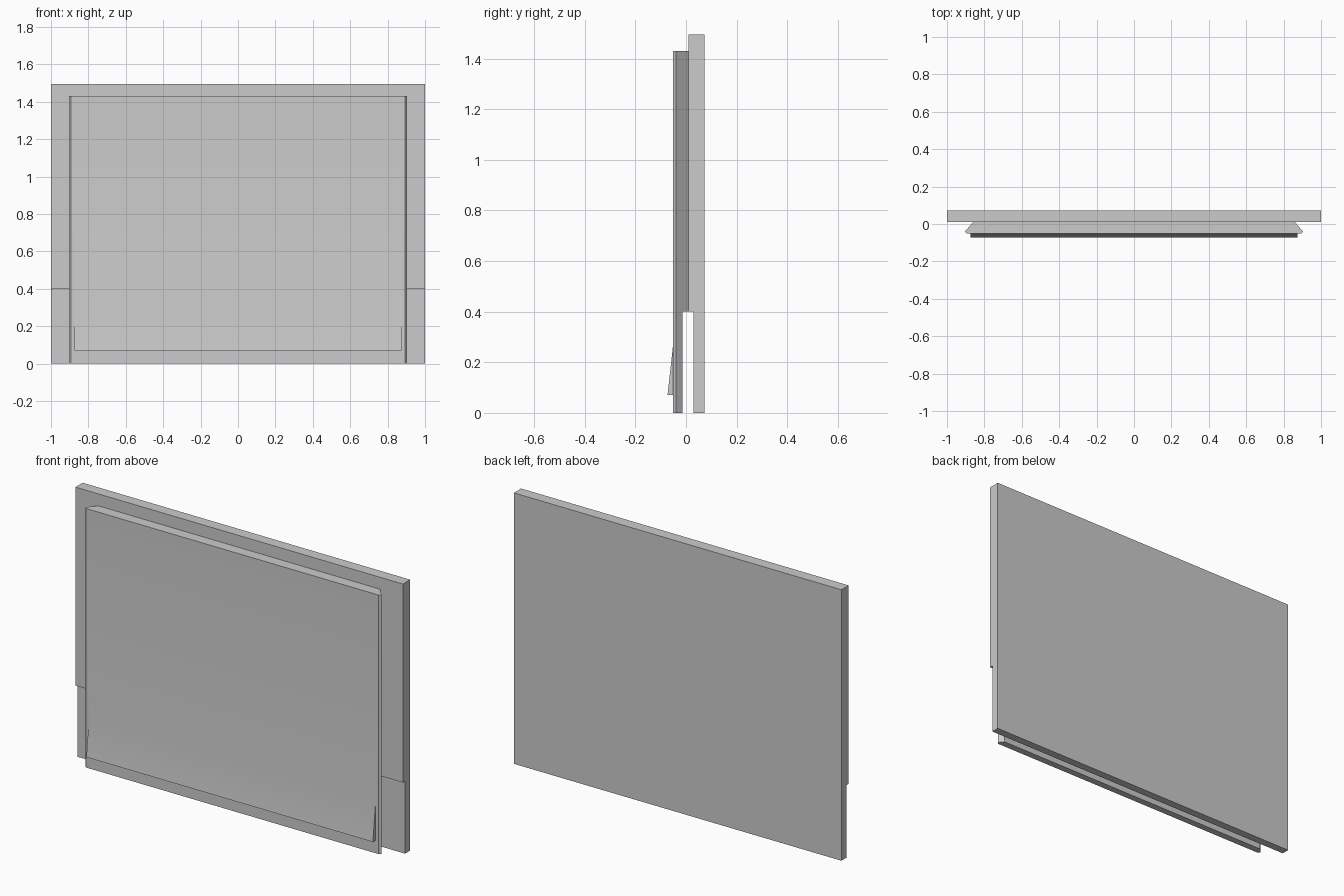
import bpy
import bmesh
from mathutils import Vector

if "Cube" in bpy.data.objects:
    bpy.data.objects.remove(bpy.data.objects["Cube"], do_unlink=True)

grey = bpy.data.materials.new("light_grey")
grey.use_nodes = True
colour = (0.6, 0.6, 0.6, 1)
grey.diffuse_color = colour
grey.node_tree.nodes["Principled BSDF"].inputs["Base Color"].default_value = colour


def prism(name, profile, sweep):
    """Extrude a closed profile of 3D points along a vector."""
    bm = bmesh.new()
    face = bm.faces.new([bm.verts.new(p) for p in profile])
    ext = bmesh.ops.extrude_face_region(bm, geom=[face])
    verts = [v for v in ext["geom"] if isinstance(v, bmesh.types.BMVert)]
    bmesh.ops.translate(bm, verts=verts, vec=Vector(sweep))
    bmesh.ops.recalc_face_normals(bm, faces=bm.faces)
    mesh = bpy.data.meshes.new(name)
    bm.to_mesh(mesh)
    bm.free()
    mesh.materials.append(grey)
    obj = bpy.data.objects.new(name, mesh)
    bpy.context.collection.objects.link(obj)
    return obj


def side_prism(name, yz, half_width):
    return prism(name, [(-half_width, y, z) for y, z in yz], (2 * half_width, 0, 0))


def combine(obj, other, operation):
    mod = obj.modifiers.new(operation.lower(), "BOOLEAN")
    mod.operation = operation
    mod.solver = "EXACT"
    mod.object = other
    bpy.context.view_layer.objects.active = obj
    bpy.ops.object.modifier_apply(modifier=mod.name)


# Rear board, thinner along its lower edge
side_prism("rear_board", [(0.01, 1.496), (0.073, 1.496), (0.073, 0),
                          (0.029, 0), (0.029, 0.4), (0.01, 0.4)], 1)

# Front panel with bevelled sides
half = [(0.86, 0.01), (0.904, -0.04), (0.893, -0.051)]
outline = half + [(-x, y) for x, y in reversed(half)]
panel = prism("front_panel", [(x, y, 0) for x, y in outline], (0, 0, 1.43))

# Slot behind the panel, and the flared lip on its face
slot = side_prism("slot_cutter", [(-0.013, -0.1), (0.1, -0.1), (0.1, 0.4), (-0.013, 0.4)], 1.1)
lip = side_prism("lip", [(-0.051, 0.27), (-0.073, 0.07), (-0.04, 0.07), (-0.04, 0.27)], 0.875)
for part, operation in ((slot, "DIFFERENCE"), (lip, "UNION")):
    part.hide_render = True
    combine(panel, part, operation)
    bpy.data.objects.remove(part, do_unlink=True)

# Soft blend from the panel face into the lip
bpy.ops.object.select_all(action="DESELECT")
panel.select_set(True)
bpy.context.view_layer.objects.active = panel
bpy.ops.object.shade_smooth_by_angle(angle=0.3)
